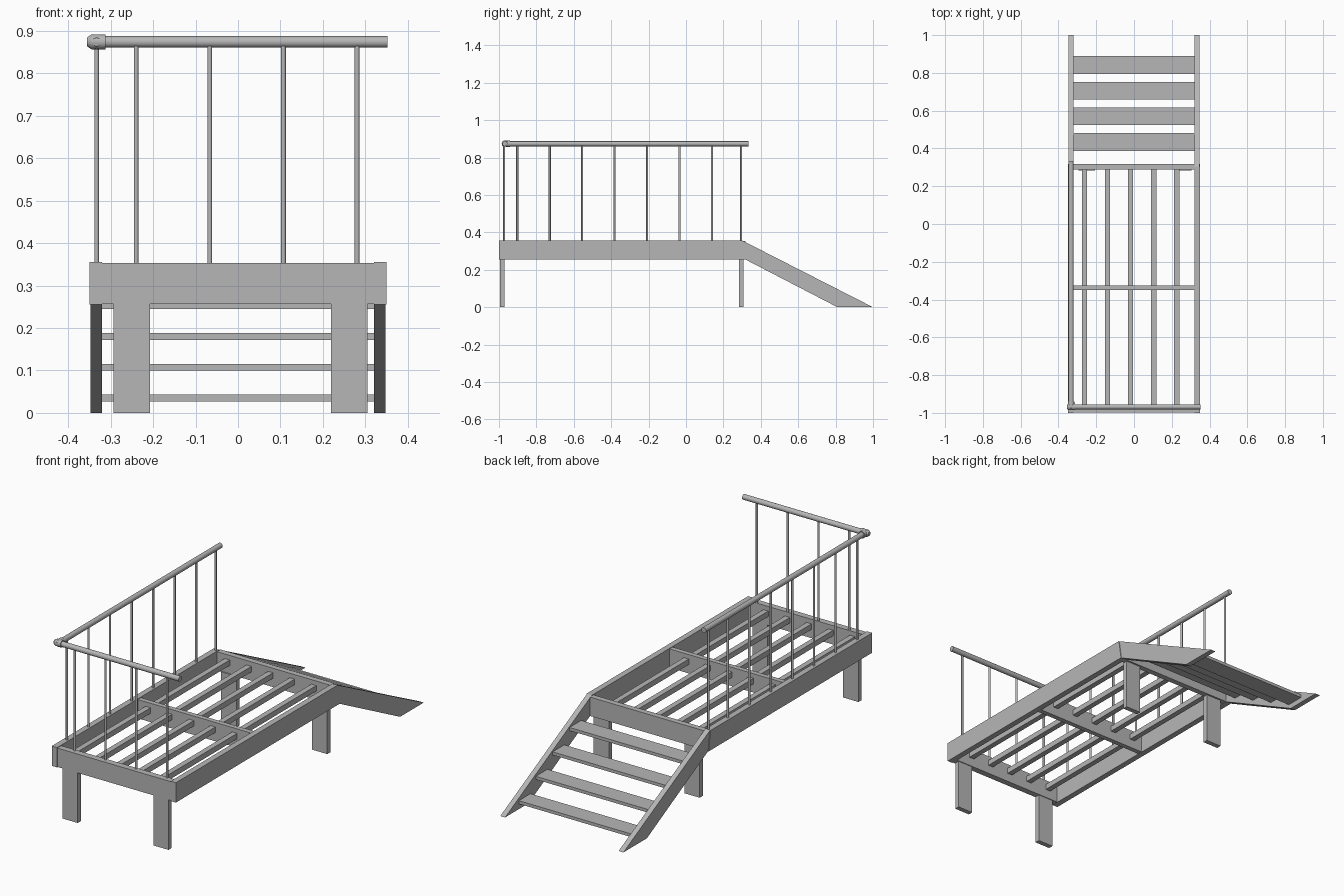
import bpy
import bmesh
from mathutils import Vector

old = bpy.data.objects.get("Cube")
if old:
    bpy.data.objects.remove(old, do_unlink=True)

grey = bpy.data.materials.new("plain grey")
grey.use_nodes = True
COLOUR = (0.47, 0.47, 0.47, 1)
grey.diffuse_color = COLOUR
grey.node_tree.nodes["Principled BSDF"].inputs["Base Color"].default_value = COLOUR


def finish(name, bm, smooth=False):
    bmesh.ops.recalc_face_normals(bm, faces=bm.faces)
    mesh = bpy.data.meshes.new(name)
    bm.to_mesh(mesh)
    bm.free()
    mesh.materials.append(grey)
    obj = bpy.data.objects.new(name, mesh)
    bpy.context.collection.objects.link(obj)
    if smooth:
        bpy.ops.object.select_all(action="DESELECT")
        obj.select_set(True)
        bpy.context.view_layer.objects.active = obj
        bpy.ops.object.shade_smooth_by_angle(angle=0.7)
    return obj


def box(name, x, y, z):
    """Box given by its (low, high) range on each axis."""
    bm = bmesh.new()
    bmesh.ops.create_cube(bm, size=1)
    for v in bm.verts:
        v.co = [(r[0] + r[1]) / 2 + c * (r[1] - r[0]) for r, c in zip((x, y, z), v.co)]
    return finish(name, bm)


def rod(name, start, end, radius, end_radius=None, sides=20):
    """Round bar between two points."""
    a, b = Vector(start), Vector(end)
    bm = bmesh.new()
    bmesh.ops.create_cone(bm, cap_ends=True, segments=sides, radius1=radius,
                          radius2=end_radius or radius, depth=(b - a).length)
    turn = (b - a).to_track_quat("Z", "Y").to_matrix()
    bmesh.ops.transform(bm, matrix=turn.to_4x4(), verts=bm.verts)
    bmesh.ops.translate(bm, vec=(a + b) / 2, verts=bm.verts)
    return finish(name, bm, True)


def extrude_x(name, profile, x0, x1):
    """Side profile in y and z, extruded across x."""
    bm = bmesh.new()
    face = bm.faces.new([bm.verts.new((x0, y, z)) for y, z in profile])
    made = bmesh.ops.extrude_face_region(bm, geom=[face])["geom"]
    bmesh.ops.translate(bm, vec=(x1 - x0, 0, 0),
                        verts=[g for g in made if isinstance(g, bmesh.types.BMVert)])
    return finish(name, bm)


INNER, OUTER = 0.32, 0.35
LOW, HIGH = 0.257, 0.353

# Side beams and sloping stair stringers
for side, s in (("right", -1), ("left", 1)):
    extrude_x(side + "_side_beam",
              [(-1, 0.255), (0.318, 0.255), (0.302, 0.356), (-1, 0.356)], s * INNER, s * OUTER)
    extrude_x(side + "_stair_stringer",
              [(0.302, 0.356), (1, 0), (0.81, 0), (0.318, 0.255)], s * INNER, s * 0.347)

# Cross beams
across = (-INNER, INNER)
box("front_beam", across, (-0.998, -0.966), (LOW, HIGH))
box("middle_beam", across, (-0.35, -0.325), (LOW, HIGH))
box("back_beam", across, (0.288, 0.317), (LOW, HIGH))

# Lengthwise joists, one run on each side of the middle beam
for i in range(5):
    x = -0.262 + i * 0.122
    for part, span in (("front", (-0.966, -0.35)), ("back", (-0.325, 0.288))):
        box(f"{part}_joist_{i + 1}", (x - 0.014, x + 0.014), span, (0.302, 0.33))

# Legs
for part, span in (("front", (-0.995, -0.97)), ("back", (0.283, 0.308))):
    for side, x in (("right", -0.25), ("left", 0.262)):
        box(f"{part}_{side}_leg", (x - 0.043, x + 0.043), span, (0, 0.26))

# Stair treads
for i in range(4):
    y, z = 0.842 - i * 0.136, 0.035 + i * 0.0725
    box(f"stair_tread_{i + 1}", across, (y - 0.047, y + 0.047), (z - 0.008, z + 0.008))

# Handrails
RX, RY, RZ = -0.333, -0.968, 0.874
rod("side_handrail", (RX, RY, RZ), (RX, 0.333, RZ), 0.0135)
rod("front_handrail", (RX, RY, RZ), (0.352, RY, RZ), 0.0135)

# Corner elbow: two sleeves with tapered outer ends
rod("elbow_front_sleeve", (RX - 0.012, RY, RZ), (RX + 0.021, RY, RZ), 0.0175)
rod("elbow_side_sleeve", (RX, RY - 0.006, RZ), (RX, RY + 0.028, RZ), 0.0175)
rod("elbow_front_end", (RX - 0.012, RY, RZ), (RX - 0.023, RY, RZ), 0.0175, 0.010)
rod("elbow_side_end", (RX, RY - 0.006, RZ), (RX, RY - 0.016, RZ), 0.0175, 0.010)

# Balusters
for i in range(8):
    y = min(-0.902 + i * 0.1735, 0.295)
    rod(f"side_baluster_{i + 1}", (RX, y, 0.35), (RX, y, RZ), 0.0056, sides=12)
for i in range(4):
    x = -0.24 + i * 0.1735
    rod(f"front_baluster_{i + 1}", (x, -0.972, 0.345), (x, -0.972, RZ), 0.0056, sides=12)
